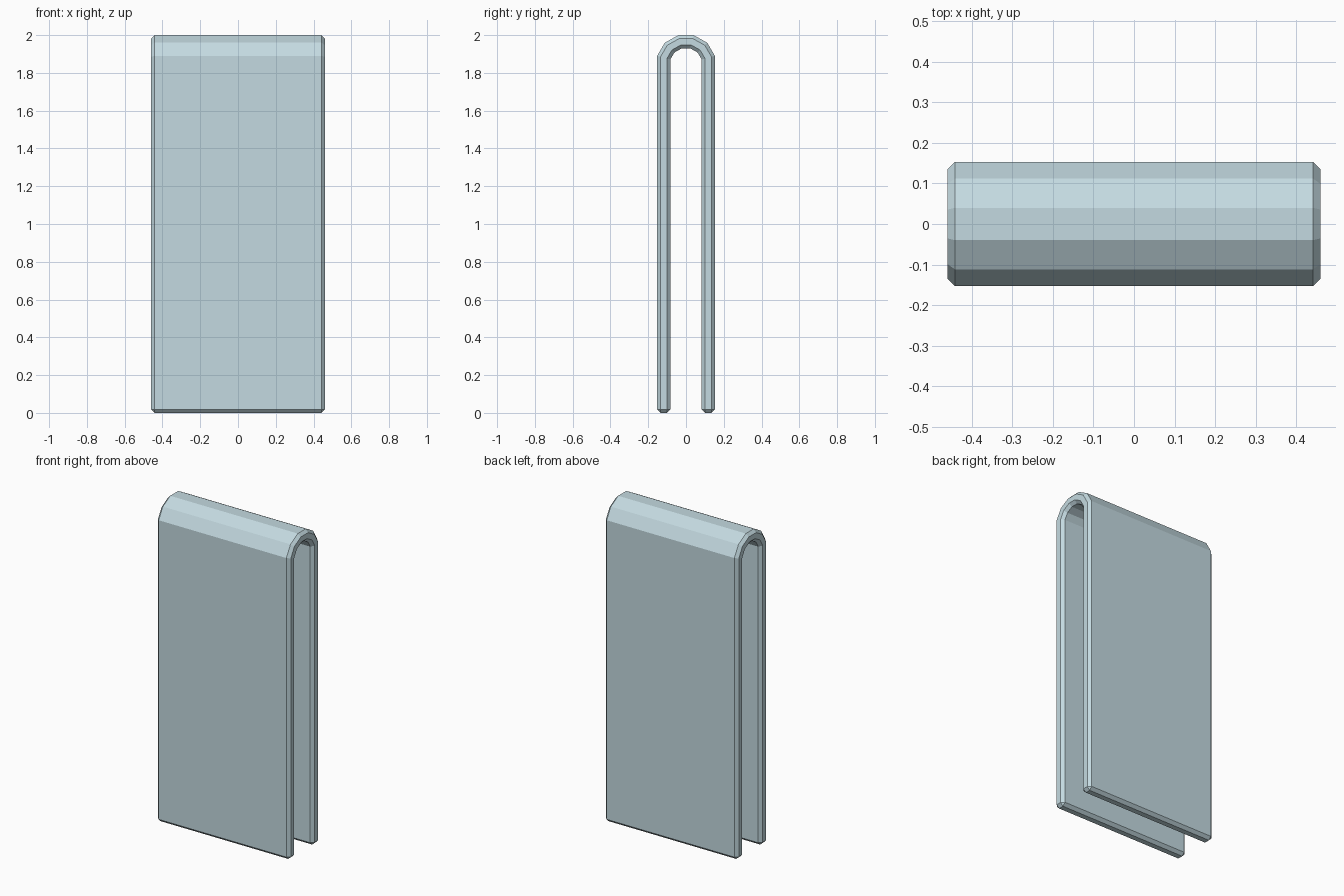
import bpy
import bmesh
from mathutils import Vector

if "Cube" in bpy.data.objects:
    bpy.data.objects.remove(bpy.data.objects["Cube"])

HALF_WIDTH = 0.46
THICKNESS = 0.07

# Outer line of the folded sheet in (y, z), right half mirrored to the left
half = [(0.153, 0.0), (0.153, 1.89), (0.112, 1.96), (0.04, 2.0)]
outer = [Vector(p) for p in half + [(-y, z) for y, z in reversed(half)]]


def inset(points, distance):
    """Parallel line on the inner side of an open path, with mitred corners."""
    normals = []
    for a, b in zip(points, points[1:]):
        d = (b - a).normalized()
        normals.append(Vector((d.y, -d.x)))
    result = []
    for i, p in enumerate(points):
        n1 = normals[max(i - 1, 0)]
        n2 = normals[min(i, len(normals) - 1)]
        result.append(p - (n1 + n2) * distance / (1 + n1.dot(n2)))
    return result


# Folded sheet: strip of quads between outer and inner lines, extruded along x
inner = inset(outer, THICKNESS)
bm = bmesh.new()
rows = [[bm.verts.new((-HALF_WIDTH, p.x, p.y)) for p in line] for line in (outer, inner)]
for i in range(len(outer) - 1):
    bm.faces.new((rows[0][i], rows[0][i + 1], rows[1][i + 1], rows[1][i]))
extruded = bmesh.ops.extrude_face_region(bm, geom=bm.faces[:])
moved = [g for g in extruded["geom"] if isinstance(g, bmesh.types.BMVert)]
bmesh.ops.translate(bm, verts=moved, vec=(2 * HALF_WIDTH, 0, 0))

# The extrusion may drop or keep the starting cap; make sure both ends are closed
for i in range(len(outer) - 1):
    quad = (rows[0][i], rows[0][i + 1], rows[1][i + 1], rows[1][i])
    if bm.faces.get(quad) is None:
        bm.faces.new(quad)
bmesh.ops.recalc_face_normals(bm, faces=bm.faces[:])

mesh = bpy.data.meshes.new("folded_sheet")
bm.to_mesh(mesh)
bm.free()
sheet = bpy.data.objects.new("folded_sheet", mesh)
bpy.context.collection.objects.link(sheet)

# Chamfer on the rims only, leaving the bend facets crisp
bevel = sheet.modifiers.new("rim_chamfer", "BEVEL")
bevel.width = 0.018
bevel.segments = 1
bevel.limit_method = "ANGLE"
bevel.angle_limit = 0.8

# Pale blue-grey cloth
material = bpy.data.materials.new("pale_blue")
material.diffuse_color = (0.55, 0.70, 0.75, 1)
material.use_nodes = True
material.node_tree.nodes["Principled BSDF"].inputs["Base Color"].default_value = material.diffuse_color
mesh.materials.append(material)
